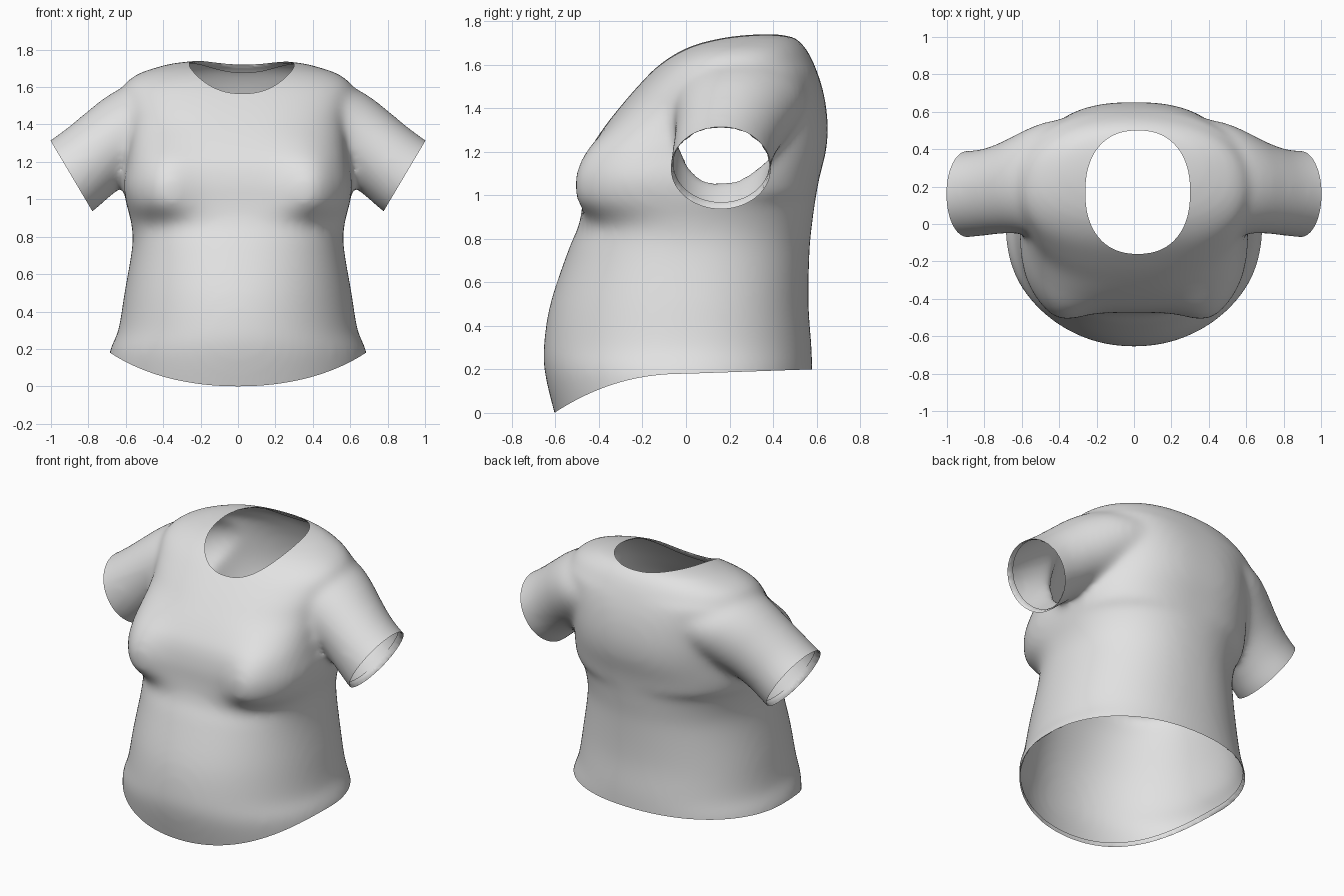
import bpy, bmesh, math
from mathutils import Vector

if "Cube" in bpy.data.objects:
    bpy.data.objects.remove(bpy.data.objects["Cube"])

cloth = bpy.data.materials.new("light_grey_cloth")
cloth.diffuse_color = (0.76, 0.76, 0.76, 1)
cloth.use_nodes = True
cloth.node_tree.nodes["Principled BSDF"].inputs["Base Color"].default_value = cloth.diffuse_color


def spow(v, e):
    return math.copysign(abs(v) ** e, v)


def step(a, b, v):
    t = min(1, max(0, (v - a) / (b - a)))
    return t * t * (3 - 2 * t)


def refine(rows, n=5):
    """Catmull-Rom interpolation of a table of stations."""
    out = []
    for i in range(len(rows) - 1):
        p = [rows[min(max(i + k, 0), len(rows) - 1)] for k in (-1, 0, 1, 2)]
        for s in range(n):
            t = s / n
            out.append([.5 * (2 * b + (c - a) * t + (2 * a - 5 * b + 4 * c - d) * t * t
                              + (3 * b - a - 3 * c + d) * t ** 3) for a, b, c, d in zip(*p)])
    return out + [rows[-1]]


def loft(bm, rings):
    """Skin closed rings of points and cap both ends."""
    loops = [[bm.verts.new(p) for p in ring] for ring in rings]
    n = len(loops[0])
    for a, b in zip(loops, loops[1:]):
        for i in range(n):
            j = (i + 1) % n
            bm.faces.new((a[i], a[j], b[j], b[i]))
    bm.faces.new(loops[0][::-1])
    bm.faces.new(loops[-1])


ANGLES = [2 * math.pi * i / 96 for i in range(96)]
bm = bmesh.new()

# Torso: height, half width, front y, back y, middle y, front squareness
TORSO = [
    (-0.12, .70, -.57, .58, 0, 2.1), (0.0, .70, -.605, .58, 0, 2.1),
    (0.18, .688, -.648, .58, 0, 2.1), (0.30, .64, -.654, .577, 0, 2.1),
    (0.50, .607, -.624, .563, 0, 2.1), (0.75, .565, -.54, .568, 0, 2.2),
    (0.87, .57, -.49, .58, 0, 2.3), (0.98, .598, -.475, .595, .01, 3.1),
    (1.08, .612, -.472, .613, .02, 3.3), (1.20, .595, -.445, .643, .05, 3.2),
    (1.30, .585, -.385, .652, .09, 2.9), (1.40, .585, -.308, .645, .12, 2.6),
    (1.50, .60, -.222, .625, .15, 2.5), (1.60, .61, -.125, .59, .2, 2.4),
    (1.66, .555, -.045, .56, .23, 2.3), (1.70, .455, .04, .53, .27, 2.3),
    (1.73, .33, .16, .49, .32, 2.2), (1.745, .16, .27, .43, .35, 2.0)]
rings = []
for z, w, yf, yb, yc, p in refine(TORSO):
    ring = []
    for a in ANGLES:
        c, s = math.cos(a), math.sin(a)
        e = 2 / (p if s < 0 else 2.5 if 1 < z < 1.6 else 2.2)
        x = w * spow(c, e)
        y = yc + (yb - yc if s > 0 else yc - yf) * spow(s, e)
        if s < 0:  # bust draped under the cloth
            y -= .072 * math.exp(-((abs(x) - .41) / .15) ** 2) \
                * step(.84, 1.0, z) * (1 - step(1.08, 1.42, z)) * step(0, .5, -s)
        ring.append((x, y, z))
    rings.append(ring)
loft(bm, rings)

# Sleeves: centre x, y, z, half height, half depth
SLEEVE = [(.28, .25, 1.47, .22, .32), (.40, .245, 1.435, .225, .315),
          (.50, .235, 1.40, .23, .30), (.60, .218, 1.345, .228, .27),
          (.70, .193, 1.278, .218, .245), (.80, .17, 1.197, .217, .232),
          (.89, .16, 1.125, .222, .232), (.985, .155, 1.068, .222, .236)]
UP = Vector((.51, 0, .86))
for side in (1, -1):
    rings = []
    for x, y, z, h, d in refine(SLEEVE, 3):
        ring = [Vector((x, y, z)) + UP * h * math.cos(a) + Vector((0, d * math.sin(a), 0))
                for a in ANGLES]
        rings.append([(side * q.x, q.y, q.z) for q in ring])
    loft(bm, rings)
bmesh.ops.recalc_face_normals(bm, faces=bm.faces)

# Fuse the parts into one soft skin
mesh = bpy.data.meshes.new("shirt_body")
bm.to_mesh(mesh)
bm.free()
shirt = bpy.data.objects.new("shirt_body", mesh)
bpy.context.collection.objects.link(shirt)
rem = shirt.modifiers.new("fuse", 'REMESH')
rem.mode = 'VOXEL'
rem.voxel_size = 0.02
smo = shirt.modifiers.new("soften", 'SMOOTH')
smo.factor = 0.5
smo.iterations = 20
deps = bpy.context.evaluated_depsgraph_get()
fused = bpy.data.meshes.new_from_object(shirt.evaluated_get(deps))
shirt.modifiers.clear()


# Openings: positive is kept, value is roughly the distance to the edge
def hem(c):
    edge = .18 - .18 * (-c.y / .605) ** 2.2 if c.y < 0 else .18 + .035 * c.y
    return c.z - edge


def cuff(c):
    return max(.192 - (.86 * abs(c.x) - .51 * c.z), .8 - c.z)


def neck(c):
    r = (abs((c.x - .02) / .28) ** 2.3 + abs((c.y - .17) / .33) ** 2.3) ** (1 / 2.3)
    return max((r - 1) * .3, 1.4 - c.z)


def cut(bm, f):
    d = {v: f(v.co) for v in bm.verts}
    fresh = set()
    for e in list(bm.edges):
        a, b = e.verts
        if d[a] * d[b] < 0:
            t = d[a] / (d[a] - d[b])
            co = a.co.lerp(b.co, t)
            v = bmesh.utils.edge_split(e, a, t)[1]
            v.co = co
            fresh.add(v)
    for face in list(bm.faces):
        vs = [v for v in face.verts if v in fresh]
        if len(vs) == 2:
            bmesh.utils.face_split(face, vs[0], vs[1])
    bmesh.ops.delete(bm, geom=[v for v, k in d.items() if k < 0], context='VERTS')


def finish(bm, obj):
    bm.to_mesh(obj.data)
    obj.data.materials.clear()
    obj.data.materials.append(cloth)
    for p in obj.data.polygons:
        p.use_smooth = True


bm = bmesh.new()
bm.from_mesh(fused)
for f in (hem, cuff, neck):
    cut(bm, f)
bm.normal_update()
shirt.data = fused
finish(bm, shirt)

# Folded facings just inside each opening
for name, f, width in (("hem_facing", hem, .03), ("cuff_facing", cuff, .04),
                       ("neck_facing", neck, .04)):
    band = bm.copy()
    cut(band, lambda c: width - f(c))
    band.normal_update()
    inward = {v: v.normal * .008 for v in band.verts if f(v.co) > .004}
    for v, s in inward.items():
        v.co -= s
    obj = bpy.data.objects.new(name, bpy.data.meshes.new(name))
    bpy.context.collection.objects.link(obj)
    finish(band, obj)
    band.free()
bm.free()
